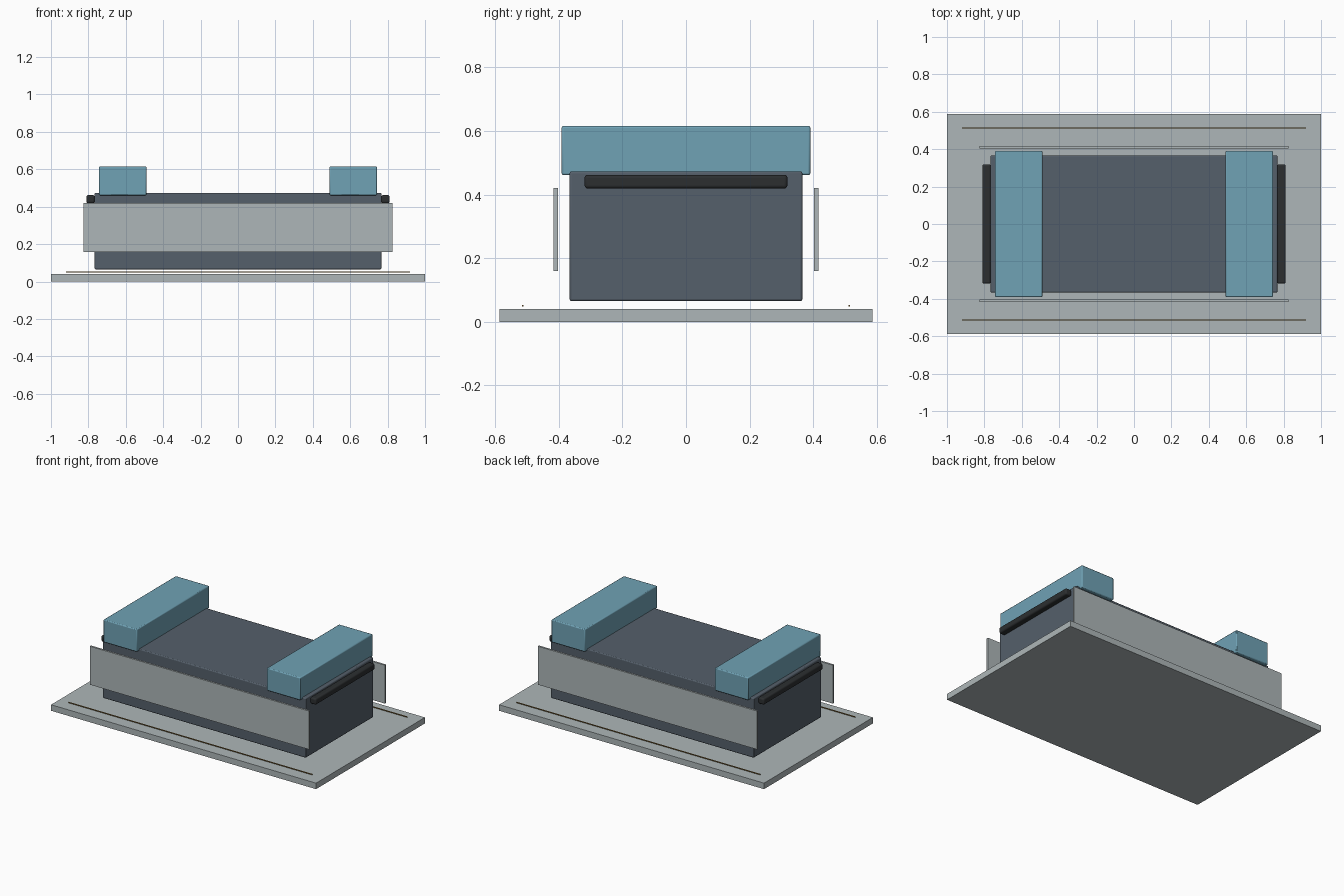
import bpy

if "Cube" in bpy.data.objects:
    bpy.data.objects.remove(bpy.data.objects["Cube"])


def material(name, rgb):
    m = bpy.data.materials.new(name)
    m.diffuse_color = (*rgb, 1)
    m.use_nodes = True
    m.node_tree.nodes["Principled BSDF"].inputs["Base Color"].default_value = m.diffuse_color
    return m


PALE = material("pale_panel", (0.42, 0.47, 0.48))
SLATE = material("slate", (0.09, 0.115, 0.145))
BLACK = material("black_rubber", (0.025, 0.028, 0.03))
TEAL = material("teal", (0.16, 0.36, 0.46))
BRASS = material("brass", (0.35, 0.2, 0.05))


def box(name, lo, hi, mat, bevel=0.0, segments=2):
    """Box between two corners, with optional rounded edges."""
    bpy.ops.mesh.primitive_cube_add(
        size=1, location=[(a + b) / 2 for a, b in zip(lo, hi)])
    ob = bpy.context.object
    ob.name = name
    ob.scale = [b - a for a, b in zip(lo, hi)]
    bpy.ops.object.transform_apply(location=False, rotation=False, scale=True)
    ob.data.materials.append(mat)
    if bevel:
        mod = ob.modifiers.new("rounded_edges", "BEVEL")
        mod.width = bevel
        mod.segments = segments
        bpy.ops.object.shade_smooth_by_angle()
    return ob


# Base plate and main body
box("base_plate", (-1, -0.587, 0), (1, 0.587, 0.041), PALE)
box("body", (-0.767, -0.366, 0.065), (0.767, 0.366, 0.473), SLATE, 0.006)

# Parts repeated on the left and right ends
for side, s in (("left", -1), ("right", 1)):
    def end_box(name, x0, x1, y, z0, z1, mat, bevel, seg):
        xa, xb = sorted((s * x0, s * x1))
        box(f"{side}_{name}", (xa, -y, z0), (xb, y, z1), mat, bevel, seg)

    end_box("top_pad", 0.49, 0.743, 0.391, 0.461, 0.616, TEAL, 0.006, 2)
    end_box("end_bumper", 0.766, 0.811, 0.319, 0.419, 0.462, BLACK, 0.01, 3)

# Parts repeated on the front and back
for side, s in (("front", -1), ("back", 1)):
    ya, yb = sorted((s * 0.403, s * 0.416))
    box(f"{side}_side_panel", (-0.827, ya, 0.159), (0.827, yb, 0.421), PALE)
    ya, yb = sorted((s * 0.5105, s * 0.5155))
    box(f"{side}_guide_strip", (-0.92, ya, 0.048), (0.92, yb, 0.053), BRASS)
